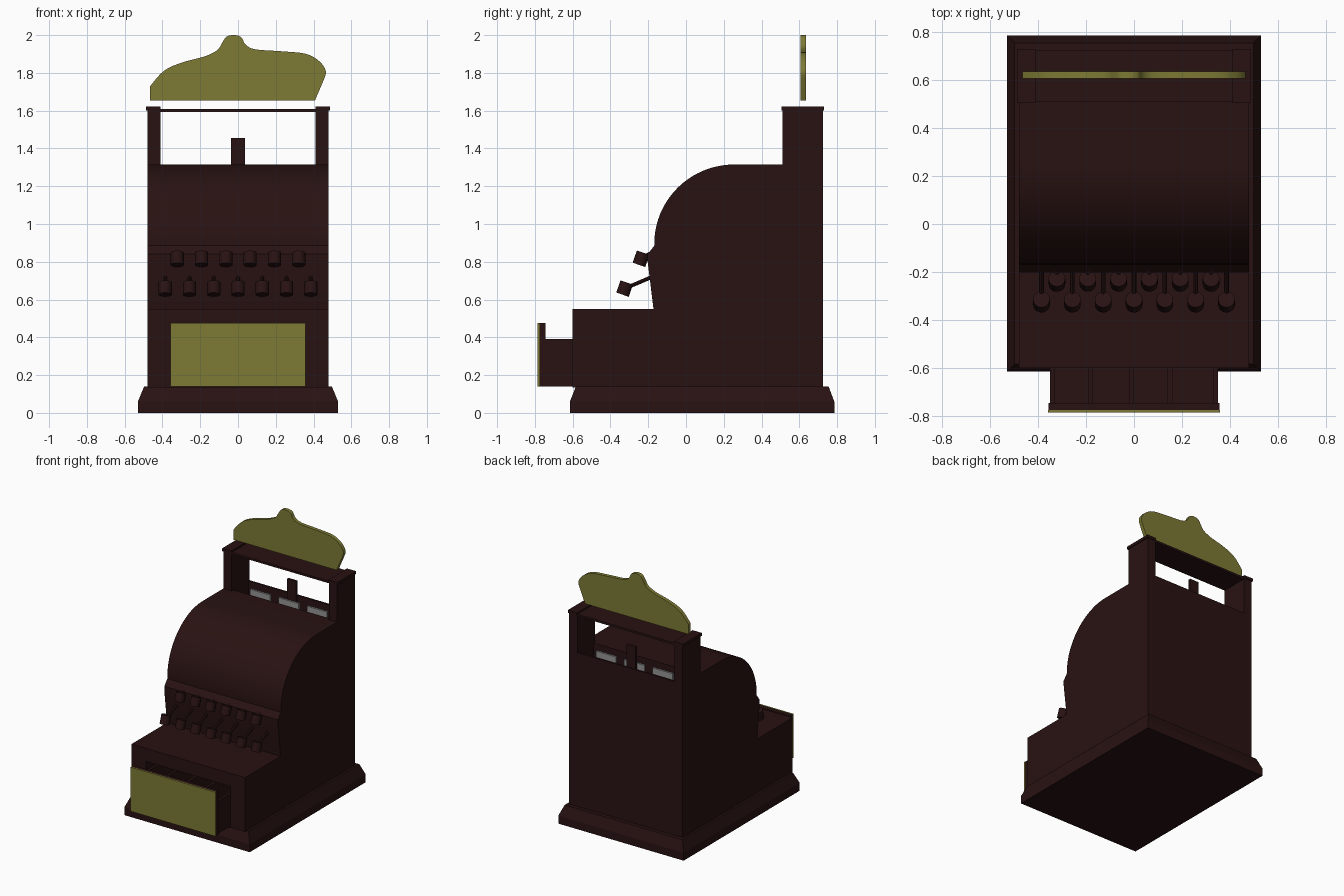
import bpy, bmesh, math
from mathutils import Vector

if "Cube" in bpy.data.objects:
    bpy.data.objects.remove(bpy.data.objects["Cube"])


def material(name, rgb):
    m = bpy.data.materials.new(name)
    m.diffuse_color = (*rgb, 1)
    m.use_nodes = True
    m.node_tree.nodes["Principled BSDF"].inputs["Base Color"].default_value = m.diffuse_color
    return m


WOOD = material("dark_brown", (0.022, 0.006, 0.006))
GOLD = material("old_gold", (0.205, 0.195, 0.035))
GREY = material("flag_grey", (0.30, 0.30, 0.30))


def finish(name, bm, mat, smooth=False):
    bmesh.ops.recalc_face_normals(bm, faces=bm.faces)
    me = bpy.data.meshes.new(name)
    bm.to_mesh(me)
    bm.free()
    me.materials.append(mat)
    ob = bpy.data.objects.new(name, me)
    bpy.context.collection.objects.link(ob)
    if smooth:
        shade(ob)
    return ob


def shade(ob):
    bpy.ops.object.select_all(action='DESELECT')
    ob.select_set(True)
    bpy.context.view_layer.objects.active = ob
    bpy.ops.object.shade_smooth_by_angle(angle=math.radians(30))


def box(name, x0, x1, y0, y1, z0, z1, mat=WOOD):
    bm = bmesh.new()
    bmesh.ops.create_cube(bm, size=1)
    for v in bm.verts:
        v.co = (x0 if v.co.x < 0 else x1, y0 if v.co.y < 0 else y1, z0 if v.co.z < 0 else z1)
    return finish(name, bm, mat)


def prism(name, points, start, offset, mat, smooth=False):
    """Extrude a closed outline; start() turns a 2D point into 3D."""
    bm = bmesh.new()
    face = bm.faces.new([bm.verts.new(start(p)) for p in points])
    ret = bmesh.ops.extrude_face_region(bm, geom=[face])
    verts = [g for g in ret["geom"] if isinstance(g, bmesh.types.BMVert)]
    bmesh.ops.translate(bm, verts=verts, vec=offset)
    return finish(name, bm, mat, smooth)


def cylinder(name, a, b, r, segs):
    a, b = Vector(a), Vector(b)
    bm = bmesh.new()
    bmesh.ops.create_cone(bm, cap_ends=True, segments=segs, radius1=r, radius2=r, depth=(b - a).length)
    bm.transform((b - a).to_track_quat('Z', 'Y').to_matrix().to_4x4())
    bmesh.ops.translate(bm, verts=bm.verts, vec=(a + b) / 2)
    return finish(name, bm, WOOD, True)


def cut(ob, cutter):
    mod = ob.modifiers.new("cut", 'BOOLEAN')
    mod.operation, mod.solver, mod.object = 'DIFFERENCE', 'EXACT', cutter
    bpy.context.view_layer.objects.active = ob
    bpy.ops.object.modifier_apply(modifier=mod.name)
    bpy.data.objects.remove(cutter)


# plinth with a sloped upper edge
bm = bmesh.new()
rings = []
for hx, y0, y1, z in ((.53, -.615, .785, 0), (.53, -.615, .785, .06), (.497, -.583, .755, .14)):
    rings.append([bm.verts.new(c) for c in ((-hx, y0, z), (hx, y0, z), (hx, y1, z), (-hx, y1, z))])
bm.faces.new(rings[0])
bm.faces.new(rings[2])
for lo, hi in zip(rings, rings[1:]):
    for i in range(4):
        j = (i + 1) % 4
        bm.faces.new((lo[i], lo[j], hi[j], hi[i]))
finish("plinth", bm, WOOD)

# main case: side profile with a quarter-round top
profile = [(-.60, .135), (-.60, .55), (-.172, .55), (-.203, .80), (-.203, .84), (-.168, .885)]
for i in range(21):
    t = math.radians(90 * i / 20)
    profile.append((.255 - .423 * math.cos(t), .895 + .42 * math.sin(t)))
profile += [(.725, 1.315), (.725, .135)]
case = prism("case", profile, lambda p: (-.48, p[0], p[1]), (.96, 0, 0), WOOD)
cut(case, box("drawer_cutter", -.358, .358, -.7, -.2, .14, .45))
cut(case, box("well_cutter", -.41, .41, .53, .71, 1.12, 1.4))
shade(case)

# display frame on top of the case
for s, side in ((-1, "left"), (1, "right")):
    box(side + "_post", min(s * .41, s * .48), max(s * .41, s * .48), .51, .725, 1.315, 1.60)
    box(side + "_cap", min(s * .41, s * .487), max(s * .41, s * .487), .505, .73, 1.60, 1.622)
box("frame_top", -.41, .41, .51, .725, 1.593, 1.609)

# price flags in the well and one raised flag
for i in (-1, 0, 1):
    box("price_flag", i * .24 - .085, i * .24 + .085, .61, .625, 1.12, 1.312, GREY)
box("raised_flag", -.038, .038, .645, .665, 1.12, 1.455)

# open drawer with dividers and gold front plate
box("drawer_floor", -.35, .35, -.75, -.22, .141, .165)
for x in (-.34, -.18, -.01, .15, .34):
    box("drawer_wall", x - .01, x + .01, -.75, -.22, .165, .39)
box("drawer_back", -.35, .35, -.24, -.22, .165, .389)
box("drawer_front", -.357, .357, -.775, -.745, .141, .475)
box("drawer_plate", -.358, .358, -.785, -.775, .14, .477, GOLD)

# two rows of round keys on stems
tilt = Vector((0, .32, .95)).normalized() * .034
for n, y, z, stem_end in ((6, -.238, .816, (-.18, .85)), (7, -.325, .658, (-.18, .72))):
    for i in range(n):
        x = (i - (n - 1) / 2) * .1285
        c = Vector((x, y, z))
        cylinder("key", c - tilt, c + tilt, .035, 20)
        cylinder("key_stem", c, (x, *stem_end), .01, 8)

# crest sign: smooth curved outline
outline = [(-.465, 1.73), (-.41, 1.795), (-.36, 1.83), (-.28, 1.86), (-.175, 1.888), (-.11, 1.92),
           (-.085, 1.957), (-.06, 1.992), (-.018, 2.0), (.018, 1.988), (.04, 1.95), (.09, 1.925),
           (.22, 1.915), (.355, 1.902), (.43, 1.862), (.465, 1.81), (.455, 1.765)]
pts = [Vector(p) for p in outline]
ext = [pts[0]] + pts + [pts[-1]]
curve = []
for a, b, c, d in zip(ext, ext[1:], ext[2:], ext[3:]):
    for k in range(4):
        t = k / 4
        curve.append(.5 * (2 * b + (c - a) * t + (2 * a - 5 * b + 4 * c - d) * t * t
                           + (3 * b - a - 3 * c + d) * t ** 3))
curve += [pts[-1], Vector((.408, 1.655)), Vector((-.465, 1.655))]
prism("crest_sign", curve, lambda p: (p[0], .607, p[1]), (0, .028, 0), GOLD, True)
